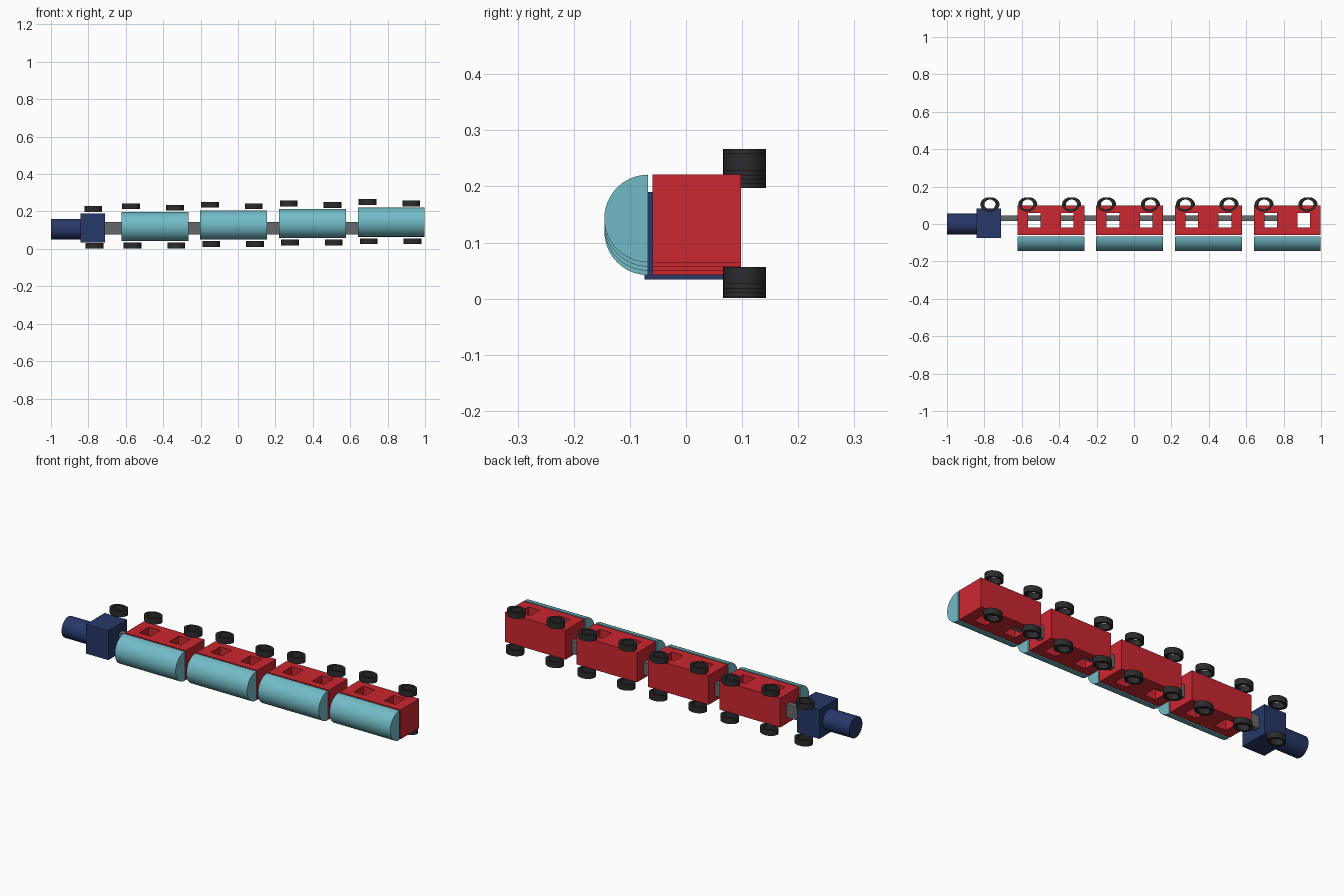
import bpy, bmesh
from math import pi, cos, sin

if "Cube" in bpy.data.objects:
    bpy.data.objects.remove(bpy.data.objects["Cube"])


def material(name, rgb):
    m = bpy.data.materials.new(name)
    m.diffuse_color = (*rgb, 1)
    m.use_nodes = True
    m.node_tree.nodes["Principled BSDF"].inputs["Base Color"].default_value = m.diffuse_color
    return m


NAVY = material("navy", (0.02, 0.04, 0.14))
RED = material("red", (0.6, 0.02, 0.03))
TEAL = material("teal", (0.17, 0.5, 0.57))
BLACK = material("black", (0.025, 0.025, 0.027))
GREY = material("grey", (0.13, 0.14, 0.15))


def finish(bm, name, mat, smooth=False):
    bmesh.ops.recalc_face_normals(bm, faces=bm.faces)
    me = bpy.data.meshes.new(name)
    bm.to_mesh(me)
    bm.free()
    ob = bpy.data.objects.new(name, me)
    bpy.context.collection.objects.link(ob)
    if mat:
        me.materials.append(mat)
    bpy.ops.object.select_all(action='DESELECT')
    ob.select_set(True)
    bpy.context.view_layer.objects.active = ob
    if smooth:
        bpy.ops.object.shade_smooth_by_angle(angle=0.6)
    return ob


def box(name, mat, lo, hi):
    bm = bmesh.new()
    bmesh.ops.create_cube(bm, size=1)
    for v in bm.verts:
        v.co = [(a + b) / 2 + c * (b - a) for a, b, c in zip(lo, hi, v.co)]
    return finish(bm, name, mat)


def prism_x(name, mat, profile, x0, x1):
    """Extrude a (y, z) profile along x."""
    bm = bmesh.new()
    f = bm.faces.new([bm.verts.new((x0, y, z)) for y, z in profile])
    new = bmesh.ops.extrude_face_region(bm, geom=[f])["geom"]
    bmesh.ops.translate(bm, vec=(x1 - x0, 0, 0),
                        verts=[g for g in new if isinstance(g, bmesh.types.BMVert)])
    return finish(bm, name, mat, True)


def wheel(name, x, z, n=32):
    """Open oval ring with its axis along z."""
    bm = bmesh.new()
    rings = []
    for k, dz in ((1, -.0155), (1, .0155), (.7, .0155), (.7, -.0155)):
        rings.append([bm.verts.new((x + .0475 * k * cos(2 * pi * i / n),
                                    .1045 + .0385 * k * sin(2 * pi * i / n),
                                    z + dz)) for i in range(n)])
    for r in range(4):
        a, b = rings[r], rings[(r + 1) % 4]
        for i in range(n):
            j = (i + 1) % n
            bm.faces.new((a[i], a[j], b[j], b[i]))
    return finish(bm, name, BLACK, True)


# Engine: boiler, cab and one pair of wheels
prism_x("boiler", NAVY, [(.055 * cos(2 * pi * i / 32), .106 + .055 * sin(2 * pi * i / 32))
                         for i in range(32)], -1, -.842)
box("cab", NAVY, (-.843, -.074, .034), (-.712, .083, .19))
wheel("engine_wheel_upper", -.774, .213)
wheel("engine_wheel_lower", -.767, .0165)

# Coupling bar running through the carriages
box("coupling_bar", GREY, (-.72, .015, .077), (.80, .046, .145))

# Four carriages, each slightly higher than the last
for c in range(4):
    x, z = -.4445 + .4213 * c, .042 + .0076 * c
    body = box(f"carriage_{c}_body", RED, (x - .179, -.06, z), (x + .179, .098, z + .156))

    # Window openings cut straight through
    for wx in (-.089, .088):
        cutter = box("window_cutter", None, (x + wx - .034, -.02, z - .1),
                     (x + wx + .034, .059, z + .3))
        cutter.hide_render = True
        mod = body.modifiers.new("window", 'BOOLEAN')
        mod.operation = 'DIFFERENCE'
        mod.solver = 'EXACT'
        mod.object = cutter
        bpy.context.view_layer.objects.active = body
        bpy.ops.object.modifier_apply(modifier=mod.name)
        bpy.data.objects.remove(cutter)

    # Half-round roof, set off from the body by a thin gap
    prism_x(f"carriage_{c}_roof", TEAL,
            [(-.068 - .0775 * sin(pi * i / 24), z + .078 + .078 * cos(pi * i / 24))
             for i in range(25)], x - .179, x + .179)

    # Wheels at both ends of the carriage
    for end, dx, up in (("front", -.127, .186), ("rear", .107, .178)):
        wheel(f"carriage_{c}_{end}_wheel_upper", x + dx, z + up)
        wheel(f"carriage_{c}_{end}_wheel_lower", x + dx + .007, z - .0235)
